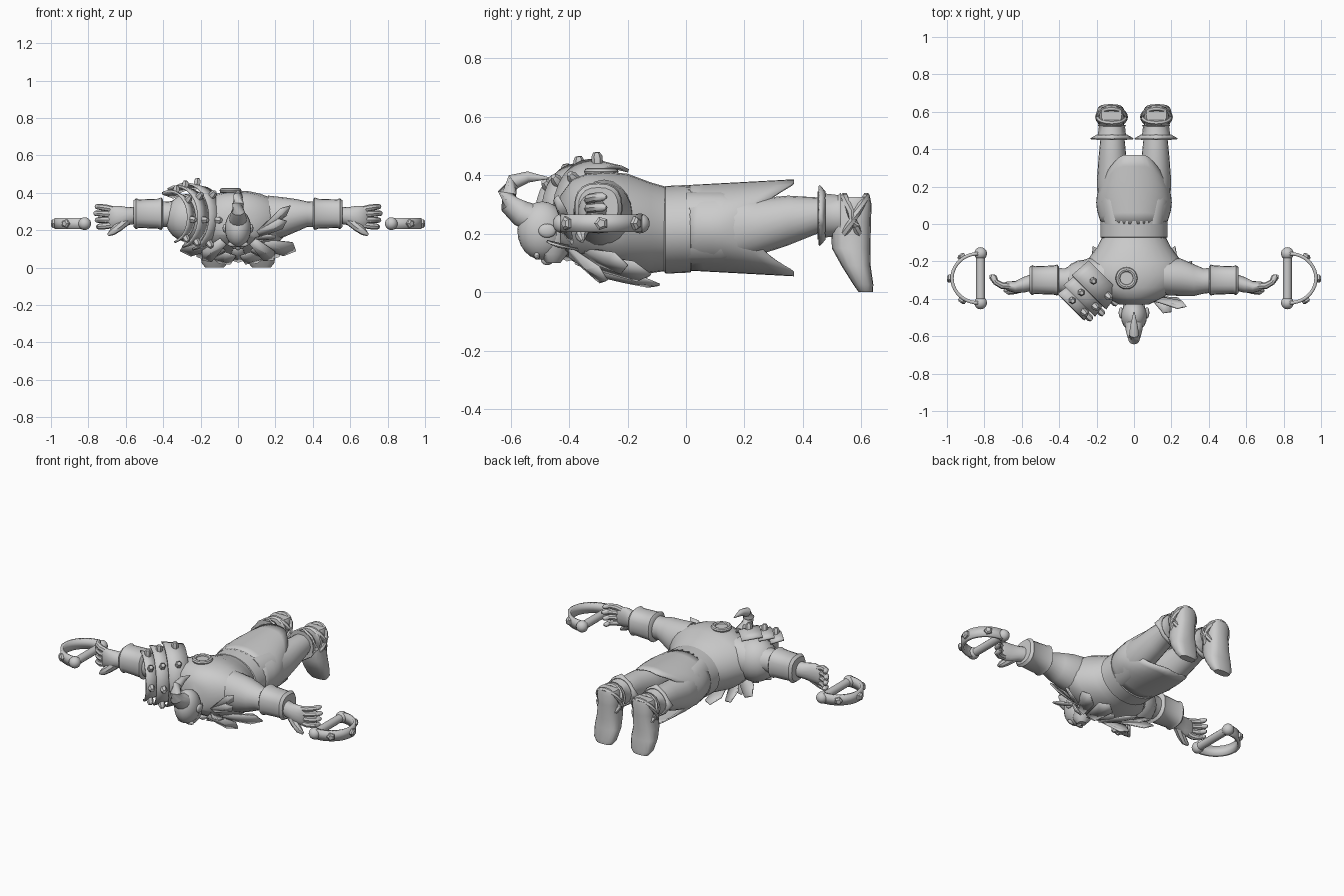
import bpy, bmesh, math
from math import sin, cos, pi, radians
from mathutils import Vector as V

if "Cube" in bpy.data.objects:
    bpy.data.objects.remove(bpy.data.objects["Cube"])

grey = bpy.data.materials.new("plain_grey")
grey.use_nodes = True
grey.diffuse_color = (0.6, 0.6, 0.6, 1)
grey.node_tree.nodes["Principled BSDF"].inputs["Base Color"].default_value = (0.6, 0.6, 0.6, 1)


def finish(name, bm, mirror=False, thick=0, angle=40):
    bmesh.ops.remove_doubles(bm, verts=bm.verts, dist=0.0005)
    bmesh.ops.recalc_face_normals(bm, faces=bm.faces)
    me = bpy.data.meshes.new(name)
    bm.to_mesh(me)
    bm.free()
    me.materials.append(grey)
    me.shade_smooth()
    me.set_sharp_from_angle(angle=radians(angle))
    ob = bpy.data.objects.new(name, me)
    bpy.context.scene.collection.objects.link(ob)
    if thick:
        mod = ob.modifiers.new("thickness", 'SOLIDIFY')
        mod.thickness = thick
        mod.offset = 0
    if mirror:
        ob.modifiers.new("mirror", 'MIRROR').use_mirror_merge = False
    return ob


def skin(bm, rings, closed=False):
    """Bridge rings of points; cap the ends unless the path is closed."""
    loops = [[bm.verts.new(p) for p in r] for r in rings]
    n = len(loops[0])
    pairs = list(zip(loops, loops[1:])) + ([(loops[-1], loops[0])] if closed else [])
    for a, b in pairs:
        for i in range(n):
            j = (i + 1) % n
            bm.faces.new((a[i], a[j], b[j], b[i]))
    if not closed:
        bm.faces.new(loops[0])
        bm.faces.new(loops[-1])


def loft(name, axis, rings, n=20, mirror=False, power=1.0, angle=40):
    """Each ring: position on axis, centre u, centre v, radius u, radius v."""
    def sp(t):
        return math.copysign(abs(t) ** power, t)
    out = []
    for p, cu, cv, ru, rv in rings:
        ring = []
        for i in range(n):
            a = 2 * pi * i / n
            u, v = cu + ru * sp(cos(a)), cv + rv * sp(sin(a))
            ring.append({'x': (p, u, v), 'y': (u, p, v), 'z': (u, v, p)}[axis])
        out.append(ring)
    bm = bmesh.new()
    skin(bm, out)
    return finish(name, bm, mirror, angle=angle)


def add_tube(bm, pts, radii, n=8, closed=False):
    pts = [V(p) for p in pts]
    rings = []
    for i, (p, r) in enumerate(zip(pts, radii)):
        a = pts[i - 1] if i or closed else p
        b = pts[(i + 1) % len(pts)] if i < len(pts) - 1 or closed else p
        t = (b - a).normalized()
        ref = V((0, 0, 1)) if abs(t.z) < 0.9 else V((1, 0, 0))
        s = t.cross(ref).normalized()
        w = s.cross(t)
        rings.append([p + r * (s * cos(2 * pi * k / n) + w * sin(2 * pi * k / n)) for k in range(n)])
    skin(bm, rings, closed)


def tube(name, pts, radii, n=8, mirror=False, closed=False):
    bm = bmesh.new()
    add_tube(bm, pts, radii, n, closed)
    return finish(name, bm, mirror)


def sheet(name, fn, nu, nv, thick, mirror=False):
    bm = bmesh.new()
    g = [[bm.verts.new(fn(i / nu, j / nv)) for j in range(nv + 1)] for i in range(nu + 1)]
    for i in range(nu):
        for j in range(nv):
            bm.faces.new((g[i][j], g[i + 1][j], g[i + 1][j + 1], g[i][j + 1]))
    return finish(name, bm, mirror, thick)


def ball(name, centre, radii, mirror=False):
    ob_bm = bmesh.new()
    bmesh.ops.create_uvsphere(ob_bm, u_segments=20, v_segments=12, radius=1)
    for v in ob_bm.verts:
        v.co = V(centre) + V(a * b for a, b in zip(v.co, radii))
    return finish(name, ob_bm, mirror)


def studs(name, spots, r=0.02, length=0.045, mirror=False, n=6):
    bm = bmesh.new()
    for p, d in spots:
        p, d = V(p), V(d).normalized()
        add_tube(bm, [p - d * 0.01, p + d * length * 0.65, p + d * length], [r, r, r * 0.6], n)
    return finish(name, bm, mirror, angle=30)


# Trunk, belt and skirt
loft("torso", 'y', [(-.05, 0, .215, .16, .14), (-.12, 0, .22, .195, .155), (-.2, 0, .23, .255, .175),
                    (-.27, 0, .24, .275, .172), (-.34, 0, .25, .235, .155), (-.39, 0, .255, .16, .13),
                    (-.43, 0, .24, .08, .09)], 28)
loft("belt", 'y', [(-.075, 0, .213, .172, .142), (-.07, 0, .213, .18, .15),
                   (.015, 0, .217, .18, .15), (.02, 0, .217, .172, .142)], 32)


def skirt_point(a, t):
    th = 2 * pi * a
    end = 0.23 + 0.14 * min(1, abs(sin(th)) ** 2 * 1.15)
    y = t * end
    return (cos(th) * (0.17 + 0.028 * sin(pi * min(1, t))), y, 0.22 + sin(th) * (0.142 + 0.02 * t))


sheet("skirt", skirt_point, 40, 6, 0.008)

# Ring on the back
circle = [2 * pi * i / 20 for i in range(20)]
tube("back_ring", [(-.04 + .046 * cos(a), -.29 + .046 * sin(a), .412) for a in circle],
     [.013] * 20, 8, closed=True)
loft("back_disc", 'z', [(.38, -.04, -.29, .042, .042), (.415, -.04, -.29, .042, .042)])

# Head and swept topknot
ball("head", (0, -.492, .21), (.07, .085, .1))
loft("jaw", 'z', [(.1, 0, -.455, .025, .025), (.13, 0, -.455, .05, .05), (.22, 0, -.43, .06, .06)], 16)
ball("nose", (0, -.475, .112), (.014, .022, .02))
ball("brows", (.027, -.51, .125), (.028, .01, .014), True)
ball("ears", (.07, -.475, .21), (.012, .03, .024), True)
tube("topknot", [(0, -.52, .25), (0, -.565, .27), (0, -.602, .3), (0, -.612, .34), (0, -.59, .378),
                 (0, -.54, .394), (0, -.47, .39)], [.05, .045, .036, .032, .027, .019, .003], 12)

# Arms, bracers and hands
loft("arms", 'x', [(.16, -.28, .265, .1, .12), (.25, -.285, .27, .1, .105), (.32, -.3, .28, .085, .085),
                   (.37, -.305, .285, .068, .068), (.44, -.3, .285, .065, .07)], mirror=True)
loft("bracers", 'x', [(.4, -.3, .288, .07, .074), (.41, -.3, .288, .083, .087), (.43, -.3, .288, .078, .08),
                      (.53, -.3, .288, .074, .076), (.545, -.3, .288, .08, .083),
                      (.56, -.3, .288, .068, .07)], mirror=True, power=.8)
loft("palms", 'x', [(.54, -.31, .28, .045, .045), (.59, -.325, .275, .042, .048), (.635, -.337, .27, .032, .06),
                    (.68, -.332, .27, .024, .058), (.695, -.328, .27, .012, .05)], 16, True)
fingers = bmesh.new()
for k in range(4):
    d = 1.5 - k
    reach = 0.762 - 0.008 * abs(d - .5)
    add_tube(fingers, [(.67, -.332, .27 + d * .028), (.705, -.33, .271 + d * .032),
                       (.74, -.31, .272 + d * .035), (reach, -.283, .272 + d * .036),
                       (reach + .006, -.272, .272 + d * .036)], [.017, .018, .016, .014, .006], 8)
finish("fingers", fingers, True)
tube("thumbs", [(.6, -.335, .25), (.64, -.352, .215), (.672, -.36, .19), (.695, -.355, .174)],
     [.028, .024, .019, .007], 8, True)

# Layered pauldron on the right shoulder
C, N, U = V((-.25, -.3, .27)), V((-.7, -.7, 0)), V((.7, -.7, 0))


def pad_point(s, deg, r):
    a = radians(deg)
    return C + N * s + U * r * cos(a) + V((0, 0, r * sin(a)))


ball("pauldron_core", (-.26, -.31, .265), (.13, .12, .13))
for i, (s0, s1, r0, r1) in enumerate([(-.08, .04, .16, .18), (.02, .11, .148, .165), (.09, .165, .115, .14)]):
    sheet(f"pauldron_plate_{i + 1}",
          lambda t, w: pad_point(s0 + (s1 - s0) * w, -75 + 190 * t, r0 + (r1 - r0) * w), 14, 2, .012)
spots = []
for s, r in [(-.02, .172), (.07, .158), (.135, .132)]:
    for deg in (-50, -5, 40, 82):
        spots.append((pad_point(s, deg, r), pad_point(s, deg, r) - C - N * s))
studs("pauldron_studs", spots, .019, .038)

# Ragged collar scales over the chest
scales = bmesh.new()


def leaf(base, tip, width):
    b, t = V(base), V(tip)
    out = ((b + t) / 2 - V((0, -.25, .24))).normalized()
    side = (t - b).cross(out).normalized() * width / 2
    ridge = b.lerp(t, .5) + out * .015
    ring = [b - side * .6, b + side * .6, b.lerp(t, .75) + side, t, b.lerp(t, .8) - side]
    vs, top = [scales.verts.new(p) for p in ring], scales.verts.new(ridge)
    for i in range(5):
        scales.faces.new((vs[i], vs[(i + 1) % 5], top))


for m in (1, -1):
    leaf((.12 * m, -.35, .13), (.31 * m, -.2, .09), .09)
    leaf((.09 * m, -.36, .11), (.22 * m, -.12, .06), .1)
    leaf((.04 * m, -.33, .07), (.1 * m, -.09, .025), .1)
    leaf((.08 * m, -.4, .14), (.19 * m, -.27, .04), .08)
leaf((0, -.38, .1), (0, -.17, .03), .09)
leaf((.12, -.4, .19), (.28, -.44, .33), .06)
leaf((.11, -.4, .18), (.26, -.42, .25), .07)
leaf((.1, -.38, .15), (.2, -.47, .17), .07)
finish("collar_scales", scales, thick=.008, angle=15)

# Legs and boots with toes pointing down
loft("legs", 'y', [(0, .085, .22, .085, .125), (.12, .1, .22, .095, .125), (.24, .113, .222, .085, .098),
                   (.35, .115, .245, .075, .085), (.45, .115, .262, .065, .062), (.56, .115, .26, .06, .062)],
     mirror=True)
loft("boot_cuffs", 'y', [(.45, .118, .262, .082, .085), (.47, .118, .262, .076, .078),
                         (.52, .118, .262, .07, .072), (.53, .118, .262, .076, .08)], 14, True)


def frill_point(a, t):
    k = round(a * 16)
    r = 1 + t * (.45 if k % 4 == 0 else .12)
    th = 2 * pi * a
    return (.118 + .078 * r * cos(th), .475 - .02 * t, .262 + .08 * (1 + (r - 1) * .6) * sin(th))


sheet("boot_frills", frill_point, 16, 1, .008, True)
loft("feet", 'z', [(0, .125, .615, .05, .024), (.025, .125, .607, .07, .034), (.09, .125, .582, .078, .05),
                   (.15, .125, .565, .07, .066), (.24, .12, .565, .064, .068), (.3, .12, .575, .066, .06),
                   (.325, .12, .585, .055, .045)], 16, True, power=.75)
for i, tilt in enumerate((.045, -.03)):
    tube(f"boot_straps_{i + 1}", [(.12 + .075 * cos(a), .572 + tilt * sin(a), .25 + .078 * sin(a)) for a in circle],
         [.013] * 20, 6, True, True)

# Spiked knuckle guards beyond the hands
tube("guard_grips", [(.82, -.42, .235), (.82, -.16, .235)], [.024, .024], 12, True)
for y, end in ((-.422, "front"), (-.158, "rear")):
    ball(f"guard_{end}_knobs", (.82, y, .235), (.034, .034, .034), True)


def guard_point(t, w):
    a = -pi / 2 + pi * t
    return (.83 + .143 * cos(a), -.29 + .132 * sin(a), .205 + .06 * w)


sheet("guard_bands", guard_point, 20, 1, .018, True)
studs("guard_studs", [((.83 + .148 * cos(a), -.29 + .137 * sin(a), .235), (cos(a), sin(a), 0))
                      for a in (-.95, 0, .95)], .024, .022, True, 5)
